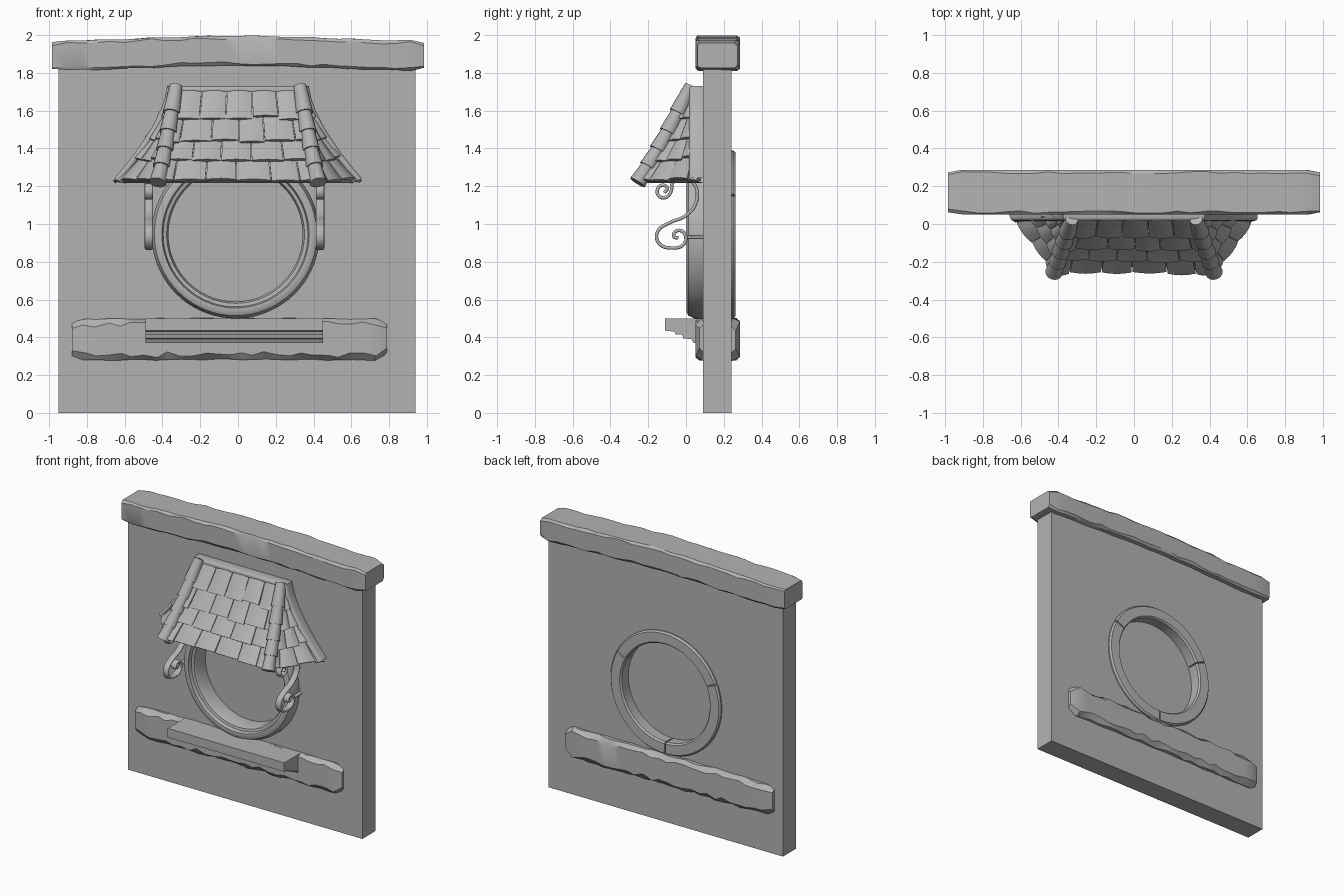
import bpy, bmesh, math, random
from mathutils import Vector, Matrix

random.seed(4)
if "Cube" in bpy.data.objects:
    bpy.data.objects.remove(bpy.data.objects["Cube"])

# One plain colour for the whole piece
stone = bpy.data.materials.new("plain_grey")
stone.use_nodes = True
GREY = (0.45, 0.45, 0.45, 1)
stone.diffuse_color = GREY
stone.node_tree.nodes["Principled BSDF"].inputs["Base Color"].default_value = GREY

CX, CZ = -0.013, 0.945  # centre of the round window


def finish(ob, angle=35):
    ob.data.materials.append(stone)
    bpy.ops.object.select_all(action='DESELECT')
    ob.select_set(True)
    bpy.context.view_layer.objects.active = ob
    if ob.type == 'CURVE':
        bpy.ops.object.convert(target='MESH')
        ob = bpy.context.object
    bpy.ops.object.shade_smooth_by_angle(angle=math.radians(angle))
    return ob


def from_bmesh(name, bm, recalc=True, angle=35):
    if recalc:
        bmesh.ops.recalc_face_normals(bm, faces=bm.faces)
    me = bpy.data.meshes.new(name)
    bm.to_mesh(me)
    bm.free()
    ob = bpy.data.objects.new(name, me)
    bpy.context.collection.objects.link(ob)
    return finish(ob, angle)


def loft(bm, rings, closed=False):
    """Skin a list of point loops, capping the ends if not closed."""
    vs = [[bm.verts.new(p) for p in ring] for ring in rings]
    n = len(vs[0])
    for i in range(len(vs) if closed else len(vs) - 1):
        a, b = vs[i], vs[(i + 1) % len(vs)]
        for j in range(n):
            k = (j + 1) % n
            bm.faces.new((a[j], a[k], b[k], b[j]))
    if not closed:
        bm.faces.new(vs[0])
        bm.faces.new(vs[-1])


# Wall with a round opening
def wall():
    cu = bpy.data.curves.new("wall", 'CURVE')
    cu.dimensions, cu.fill_mode, cu.extrude = '2D', 'BOTH', 0.075
    outer = [(-0.95, 0), (0.94, 0), (0.94, 1.84), (-0.95, 1.84)]
    hole = [(CX + 0.38 * math.cos(a), CZ + 0.38 * math.sin(a))
            for a in (math.tau * i / 64 for i in range(64))]
    for pts in (outer, hole):
        sp = cu.splines.new('POLY')
        sp.points.add(len(pts) - 1)
        for p, (x, z) in zip(sp.points, pts):
            p.co = (x, z, 0, 1)
        sp.use_cyclic_u = True
    ob = bpy.data.objects.new("wall", cu)
    bpy.context.collection.objects.link(ob)
    ob.rotation_euler.x = math.pi / 2
    ob.location.y = 0.165
    finish(ob)


wall()


# Rough timber beams
def beam(name, x0, x1, z0, z1, arch, chamfer, end):
    bm = bmesh.new()
    y0, y1, n = 0.05, 0.285, 26
    rings = []
    for i in range(n + 1):
        f = i / n
        tip = end if i in (0, n) else 0
        lift = arch * math.sin(math.pi * f) ** 2
        wave = 0.006 * math.sin(f * 23)
        lo, hi = z0 + lift + tip + abs(wave), z1 - arch + lift - tip - abs(wave)
        ring = []
        for cy, cz, sy, sz in ((y0, lo, 1, 1), (y1, lo, -1, 1), (y1, hi, -1, -1), (y0, hi, 1, -1)):
            c = chamfer * random.uniform(0.5, 1.4)
            d = chamfer * random.uniform(0.5, 1.4)
            pair = [(cy + sy * tip, cz + sz * c), (cy + sy * (d + tip), cz)]
            ring += pair if sy * sz > 0 else pair[::-1]
        x = x0 + (x1 - x0) * f
        rings.append([(x + (random.uniform(-.012, .012) if 0 < i < n else 0), y, z)
                      for y, z in ring])
    loft(bm, rings)
    from_bmesh(name, bm, angle=28)


beam("top_beam", -0.985, 0.985, 1.81, 2.0, 0.025, 0.014, 0.012)
beam("lower_beam", -0.88, 0.79, 0.275, 0.505, 0.004, 0.03, 0.022)

# Stepped window sill
bm = bmesh.new()
sill = [(0.1, 0.5), (-0.11, 0.5), (-0.11, 0.435), (-0.06, 0.43), (-0.055, 0.415),
        (-0.02, 0.415), (-0.015, 0.395), (0.03, 0.39), (0.04, 0.37), (0.1, 0.37)]
loft(bm, [[(x, y, z) for y, z in sill] for x in (-0.49, 0.45)])
from_bmesh("window_sill", bm)


# Window rings turned about the opening's axis
def turned(name, profile, a0=0, a1=360):
    bm = bmesh.new()
    full = a1 - a0 == 360
    n = max(8, round((a1 - a0) / 5))
    rings = []
    for i in range(n if full else n + 1):
        a = math.radians(a0 + (a1 - a0) * i / n)
        rings.append([(CX + r * math.cos(a), y, CZ + r * math.sin(a)) for r, y in profile])
    loft(bm, rings, full)
    from_bmesh(name, bm)


turned("front_window_ring", [(0.445, 0.1), (0.445, 0.045), (0.43, 0.012), (0.41, 0.002),
                             (0.39, 0.004), (0.383, 0.03), (0.365, 0.034), (0.355, 0.06),
                             (0.355, 0.16), (0.4, 0.16)])
block = [(0.36, 0.16), (0.355, 0.25), (0.365, 0.262), (0.435, 0.262), (0.445, 0.25), (0.445, 0.2)]
joints = [28, 157, 270, 388]
for i in range(3):
    turned(f"back_ring_block_{i + 1}", block, joints[i] + 0.7, joints[i + 1] - 0.7)

# Window pane
bm = bmesh.new()
bmesh.ops.create_cone(bm, cap_ends=True, segments=64, radius1=0.375, radius2=0.375, depth=0.02,
                      matrix=Matrix.Translation((CX, 0.16, CZ)) @ Matrix.Rotation(math.pi / 2, 4, 'X'))
from_bmesh("window_pane", bm)


# Roof guide lines: hip edge and the edge against the wall
def hip(s, t):
    return Vector((s * (0.325 + 0.09 * t), 0.03 - 0.265 * t,
                   1.7 - 0.48 * t - 0.02 * math.sin(math.pi * t)))


def wall_edge(s, t):
    return Vector((s * (0.36 + 0.28 * max(t, 0) ** 1.5), 0.07, 1.7 - 0.48 * t))


def front_slope(u, t):
    return hip(-1, t).lerp(hip(1, t), u)


def side_slope(s):
    return lambda u, t: hip(s, t).lerp(wall_edge(s, t), u)


def patch(bm, surf, out, u0, u1, t0, t1, lift0, lift1, arch, thick, n=4):
    """Arched slab following part of a roof slope."""
    top, low = [], []
    for i in range(n + 1):
        for j in range(n + 1):
            fu, ft = j / n, i / n
            u, t = u0 + (u1 - u0) * fu, t0 + (t1 - t0) * ft
            p, e = surf(u, t), 0.01
            nor = (surf(u + e, t) - surf(u - e, t)).cross(surf(u, t + e) - surf(u, t - e)).normalized()
            if nor.dot(out) < 0:
                nor.negate()
            p = p + nor * (lift0 + (lift1 - lift0) * ft + arch * math.sin(math.pi * fu))
            top.append(bm.verts.new(p))
            low.append(bm.verts.new(p - nor * thick))
    m = n + 1
    for i in range(n):
        for j in range(n):
            q = [i * m + j, i * m + j + 1, (i + 1) * m + j + 1, (i + 1) * m + j]
            bm.faces.new([top[k] for k in q])
            bm.faces.new([low[k] for k in reversed(q)])
    rim = ([j for j in range(n)] + [i * m + n for i in range(n)]
           + [n * m + j for j in range(n, 0, -1)] + [i * m for i in range(n, 0, -1)])
    for a, b in zip(rim, rim[1:] + rim[:1]):
        bm.faces.new((top[b], top[a], low[a], low[b]))


rows = [0, 0.28, 0.53, 0.75, 1.0]


def tiled(name, surf, out, cols):
    bm = bmesh.new()
    patch(bm, surf, out, 0, 1, 0, 0.97, 0, 0, 0, 0.03, 8)
    for r in range(4):
        cuts = [0] + [(k + 0.5 * (r % 2)) / cols + random.uniform(-.015, .015)
                      for k in range(1 - r % 2, cols)] + [1]
        for u0, u1 in zip(cuts, cuts[1:]):
            patch(bm, surf, out, u0 + 0.003, u1 - 0.003, max(0, rows[r] - 0.05),
                  rows[r + 1] + random.uniform(-.015, .02), 0.006,
                  random.uniform(0.022, 0.032), 0.01, 0.022)
    from_bmesh(name, bm)


tiled("front_roof_tiles", front_slope, Vector((0, -1, 0.5)), 5)
for s, side in ((1, "left"), (-1, "right")):
    tiled(side + "_roof_tiles", side_slope(s), Vector((s, -0.3, 0.5)), 3)

    # Round hip tiles, each overlapping the one below
    bm = bmesh.new()
    for k in range(5):
        a, b = hip(s, k / 5 - 0.03), hip(s, (k + 1) / 5 + 0.035)
        d = b - a
        mid = (a + b) / 2 + Vector((s * 0.006, -0.012, 0.014))
        mat = Matrix.Translation(mid) @ d.to_track_quat('Z', 'Y').to_matrix().to_4x4()
        bmesh.ops.create_cone(bm, cap_ends=True, segments=16, radius1=0.034, radius2=0.046,
                              depth=d.length, matrix=mat)
    from_bmesh(side + "_hip_tiles", bm)


# Curved flashing where the roof meets the wall
def bent(name, pts, width, radius, matrix, smooth=True):
    cu = bpy.data.curves.new(name, 'CURVE')
    cu.dimensions, cu.extrude, cu.bevel_depth = ('2D', width, radius)
    cu.fill_mode, cu.bevel_resolution, cu.resolution_u = 'NONE', 2, 6
    sp = cu.splines.new('BEZIER')
    sp.bezier_points.add(len(pts) - 1)
    for p, (x, y) in zip(sp.bezier_points, pts):
        p.co = (x, y, 0)
        p.handle_left_type = p.handle_right_type = 'AUTO' if smooth else 'VECTOR'
    ob = bpy.data.objects.new(name, cu)
    bpy.context.collection.objects.link(ob)
    ob.matrix_world = matrix
    finish(ob)


edge = [wall_edge(-1, t / 8) for t in range(8, -1, -1)] + [wall_edge(1, t / 8) for t in range(9)]
bent("roof_flashing", [(p.x, p.z + 0.012) for p in edge], 0.025, 0.018,
     Matrix.Translation((0, 0.06, 0)) @ Matrix.Rotation(math.pi / 2, 4, 'X'), False)

# Scrolled iron brackets
scroll = [(-0.115, 1.165), (-0.1, 1.19), (-0.125, 1.205), (-0.15, 1.185), (-0.145, 1.15),
          (-0.11, 1.14), (-0.08, 1.17), (-0.07, 1.22), (-0.01, 1.245), (0.045, 1.21),
          (0.055, 1.12), (0.0, 1.045), (-0.09, 1.005), (-0.15, 0.96), (-0.145, 0.9),
          (-0.08, 0.873), (-0.01, 0.895), (-0.005, 0.945), (-0.045, 0.965), (-0.065, 0.935),
          (-0.04, 0.925)]
axes = Matrix(((0, 0, 1, 0), (1, 0, 0, 0), (0, 1, 0, 0), (0, 0, 0, 1)))
for x, side in ((0.435, "left"), (-0.472, "right")):
    at = Matrix.Translation((x, 0, 0)) @ axes
    bent(side + "_scroll_bracket", scroll, 0.013, 0.009, at)
    bent(side + "_bracket_stay", [(-0.01, 0.93), (0.1, 0.93)], 0.01, 0.008, at)
